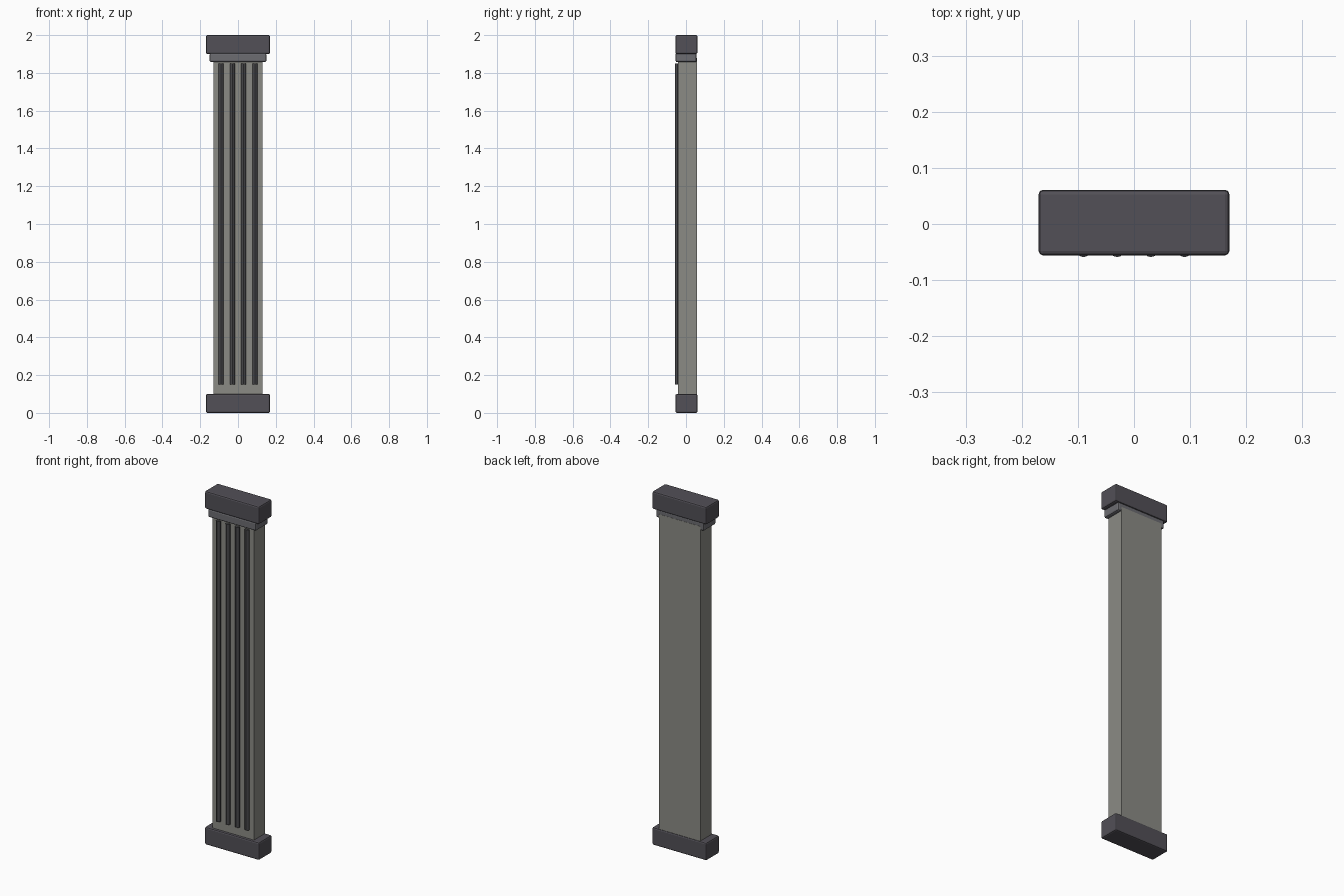
import bpy

if "Cube" in bpy.data.objects:
    bpy.data.objects.remove(bpy.data.objects["Cube"])


def material(name, rgb):
    m = bpy.data.materials.new(name)
    m.diffuse_color = (*rgb, 1)
    m.use_nodes = True
    m.node_tree.nodes["Principled BSDF"].inputs["Base Color"].default_value = m.diffuse_color
    return m


DARK = material("dark_stone", (0.085, 0.08, 0.095))
MID = material("mid_stone", (0.15, 0.15, 0.165))
PALE = material("pale_stone", (0.26, 0.26, 0.235))
RIB = material("rib_stone", (0.065, 0.065, 0.07))


def block(name, half_x, y0, y1, z0, z1, mat, bevel):
    bpy.ops.mesh.primitive_cube_add(size=1, location=(0, (y0 + y1) / 2, (z0 + z1) / 2))
    ob = bpy.context.object
    ob.name = name
    ob.scale = (2 * half_x, y1 - y0, z1 - z0)
    bpy.ops.object.transform_apply(location=False, rotation=False, scale=True)
    ob.data.materials.append(mat)
    if bevel:
        mod = ob.modifiers.new("rounded_edges", 'BEVEL')
        mod.width = bevel
        mod.segments = 2
    return ob


# Base, shaft, neck and cap
block("base", 0.17, -0.056, 0.061, 0.0, 0.10, DARK, 0.008)
block("shaft", 0.13, -0.043, 0.057, 0.09, 1.88, PALE, 0)
block("neck", 0.15, -0.055, 0.056, 1.857, 1.905, MID, 0.008)
block("cap", 0.17, -0.056, 0.061, 1.90, 2.0, DARK, 0.008)

# Round ribs on the front face
for i in range(4):
    bpy.ops.mesh.primitive_cylinder_add(vertices=12, radius=0.013, depth=1.70,
                                        location=(-0.09 + 0.06 * i, -0.046, 1.0))
    rib = bpy.context.object
    rib.name = f"front_rib_{i + 1}"
    rib.data.materials.append(RIB)
    bpy.ops.object.shade_smooth_by_angle()
